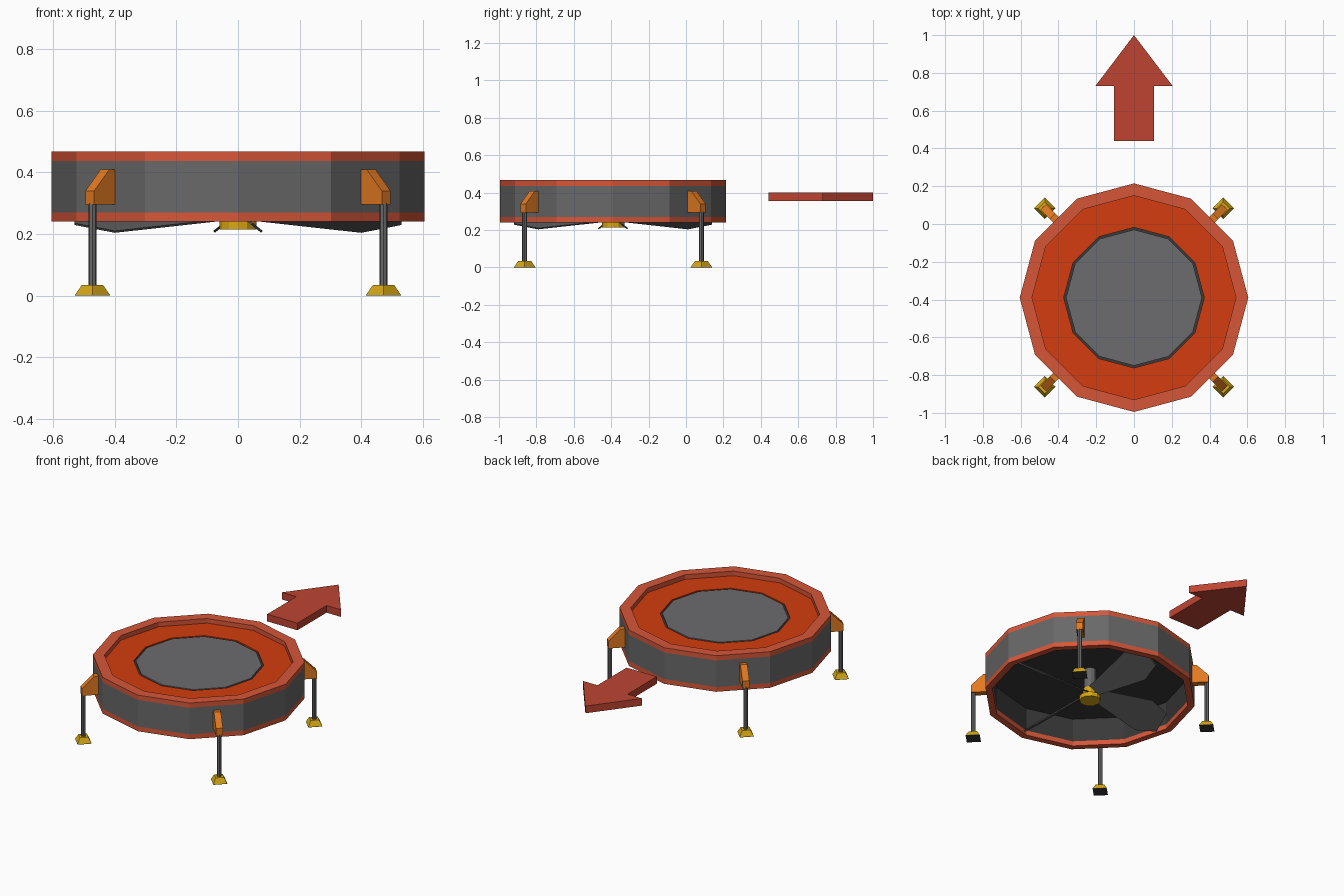
import bpy, bmesh, math
from mathutils import Matrix, Vector

if "Cube" in bpy.data.objects:
    bpy.data.objects.remove(bpy.data.objects["Cube"], do_unlink=True)

CENTRE = Matrix.Translation((0, -0.39, 0))


def material(name, r, g, b):
    # Takes display values 0-255 and stores them as linear colour
    lin = [((c / 255 + 0.055) / 1.055) ** 2.4 for c in (r, g, b)] + [1]
    m = bpy.data.materials.new(name)
    m.use_nodes = True
    m.diffuse_color = lin
    m.node_tree.nodes["Principled BSDF"].inputs["Base Color"].default_value = lin
    return m


RIM = material("rim red", 214, 86, 56)
DECK = material("deck orange", 212, 60, 14)
ARROW = material("arrow red", 190, 68, 50)
WALL = material("wall grey", 104, 104, 104)
PAD = material("pad grey", 108, 108, 110)
DARK = material("dark grey", 56, 56, 56)
BLADE = material("blade grey", 84, 84, 84)
BRACKET = material("bracket orange", 225, 122, 33)
YELLOW = material("yellow", 215, 168, 20)


def finish(name, bm, mats, matrix):
    bmesh.ops.recalc_face_normals(bm, faces=bm.faces)
    mesh = bpy.data.meshes.new(name)
    bm.to_mesh(mesh)
    bm.free()
    mesh.transform(matrix)
    for m in mats:
        mesh.materials.append(m)
    obj = bpy.data.objects.new(name, mesh)
    bpy.context.collection.objects.link(obj)
    return obj


def tube(name, r_in, r_out, z0, z1, mats, sides=12, matrix=CENTRE):
    # Faceted ring; a second material goes on the inward faces
    bm = bmesh.new()
    section = [(r_in, z0), (r_out, z0), (r_out, z1), (r_in, z1)]
    loops = []
    for k in range(sides):
        a = 2 * math.pi * k / sides
        loops.append([bm.verts.new((r * math.cos(a), r * math.sin(a), z)) for r, z in section])
    for k in range(sides):
        p, q = loops[k], loops[(k + 1) % sides]
        for i in range(4):
            j = (i + 1) % 4
            f = bm.faces.new((p[i], q[i], q[j], p[j]))
            f.material_index = len(mats) - 1 if i == 3 else 0
    return finish(name, bm, mats, matrix)


def cylinder(name, r0, r1, z0, z1, mat, sides=12, matrix=CENTRE, turn=0):
    bm = bmesh.new()
    rings = []
    for r, z in ((r0, z0), (r1, z1)):
        angles = [turn + 2 * math.pi * k / sides for k in range(sides)]
        rings.append([bm.verts.new((r * math.cos(a), r * math.sin(a), z)) for a in angles])
    for ring in rings:
        bm.faces.new(ring)
    for k in range(sides):
        j = (k + 1) % sides
        bm.faces.new((rings[0][k], rings[0][j], rings[1][j], rings[1][k]))
    return finish(name, bm, [mat], matrix)


def prism(name, points, z0, z1, mat, matrix):
    # Flat outline pushed up from z0 to z1
    bm = bmesh.new()
    face = bm.faces.new([bm.verts.new((x, y, z0)) for x, y in points])
    new = bmesh.ops.extrude_face_region(bm, geom=[face])["geom"]
    verts = [v for v in new if isinstance(v, bmesh.types.BMVert)]
    bmesh.ops.translate(bm, verts=verts, vec=Vector((0, 0, z1 - z0)))
    # The starting face is kept as the lower cap
    if not face.is_valid:
        bmesh.ops.holes_fill(bm, edges=bm.edges)
    return finish(name, bm, [mat], matrix)


# Shell: two rims and the wall between them
tube("upper_rim", 0.54, 0.605, 0.437, 0.467, [RIM])
tube("outer_wall", 0.565, 0.605, 0.27, 0.437, [WALL, DARK])
tube("lower_rim", 0.565, 0.605, 0.24, 0.27, [RIM])

# Deck with a grey pad set in a narrow dark gap
cylinder("deck_base", 0.566, 0.566, 0.415, 0.43, DARK)
tube("deck_ring", 0.372, 0.566, 0.429, 0.438, [DECK])
cylinder("deck_pad", 0.36, 0.36, 0.429, 0.438, PAD)

# Motor, hub and four pitched fan blades
cylinder("motor", 0.035, 0.035, 0.27, 0.416, WALL)
cylinder("hub_neck", 0.04, 0.04, 0.24, 0.29, YELLOW)
cylinder("hub_cap", 0.06, 0.06, 0.215, 0.242, YELLOW)
half = [(0.03, 0.035), (0.4, 0.1), (0.53, 0.06)]
outline = [(x, -w) for x, w in half] + [(x, w) for x, w in reversed(half)]
pitch = Matrix.Rotation(math.radians(-39), 4, 'X')
for k in range(4):
    spin = Matrix.Rotation(k * math.pi / 2, 4, 'Z')
    place = CENTRE @ Matrix.Translation((0, 0, 0.27)) @ spin @ pitch
    prism(f"fan_blade_{k + 1}", outline, -0.004, 0.004, BLADE, place)

# Four legs on the diagonals: bracket, post, foot and sole
side_shape = [(0.57, 0.295), (0.68, 0.295), (0.68, 0.34), (0.61, 0.41), (0.57, 0.41)]
upright = Matrix.Rotation(math.pi / 2, 4, 'X')
for k in range(4):
    out = CENTRE @ Matrix.Rotation(math.pi / 4 + k * math.pi / 2, 4, 'Z')
    at_leg = out @ Matrix.Translation((0.668, 0, 0))
    prism(f"leg_bracket_{k + 1}", side_shape, -0.02, 0.02, BRACKET, out @ upright)
    cylinder(f"leg_post_{k + 1}", 0.0135, 0.0135, 0.03, 0.3, WALL, 8, at_leg)
    cylinder(f"foot_{k + 1}", 0.057, 0.034, 0.002, 0.035, YELLOW, 4, at_leg, math.pi / 4)
    cylinder(f"foot_sole_{k + 1}", 0.057, 0.057, 0, 0.002, DARK, 4, at_leg, math.pi / 4)

# Direction arrow behind the body
right_side = [(0.105, 0.44), (0.105, 0.73), (0.205, 0.73)]
arrow = right_side + [(0, 1.0)] + [(-x, y) for x, y in reversed(right_side)]
prism("direction_arrow", arrow, 0.355, 0.4, ARROW, Matrix.Identity(4))
